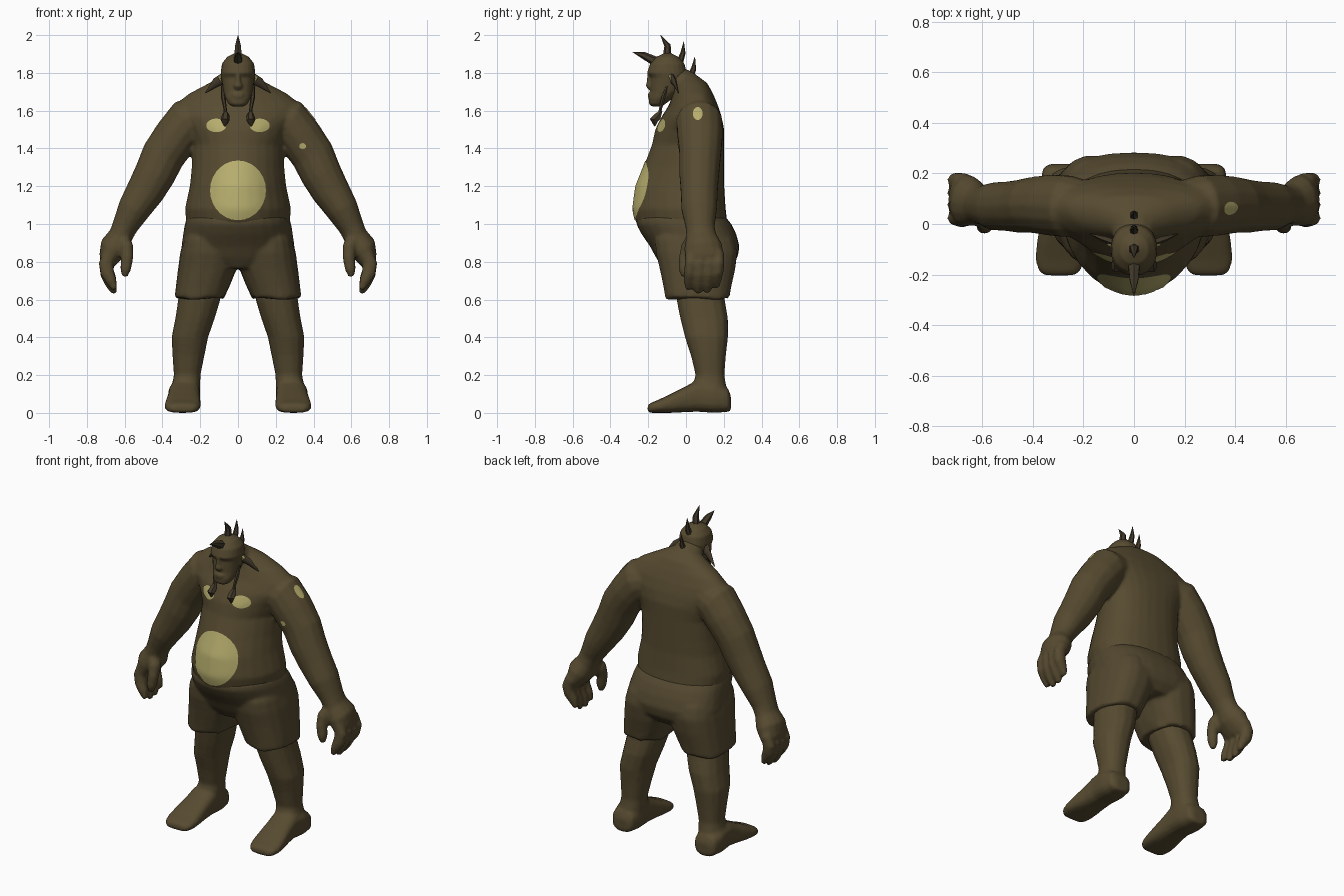
import bpy, bmesh, math
from mathutils import Vector
from mathutils.bvhtree import BVHTree

if "Cube" in bpy.data.objects:
    bpy.data.objects.remove(bpy.data.objects["Cube"])


def material(name, rgb):
    m = bpy.data.materials.new(name)
    m.diffuse_color = (*rgb, 1)
    m.use_nodes = True
    m.node_tree.nodes["Principled BSDF"].inputs["Base Color"].default_value = m.diffuse_color
    return m


SKIN = material("olive brown skin", (0.095, 0.07, 0.03))
CLOTH = material("brown cloth", (0.088, 0.065, 0.029))
HORN = material("dark horn", (0.055, 0.041, 0.023))
PALE = material("pale yellow", (0.47, 0.42, 0.155))


def make(name, verts, faces, mat, mirror=False, angle=50):
    me = bpy.data.meshes.new(name)
    me.from_pydata([tuple(v) for v in verts], [], faces)
    me.materials.append(mat)
    me.shade_smooth()
    me.set_sharp_from_angle(angle=math.radians(angle))
    ob = bpy.data.objects.new(name, me)
    bpy.context.collection.objects.link(ob)
    if mirror:
        ob.modifiers.new("mirror", 'MIRROR').use_mirror_merge = False
    return ob


def fuse(name, parts, mat, voxel, smooth):
    """Join closed parts into one continuous skin."""
    dg = bpy.context.evaluated_depsgraph_get()
    bm = bmesh.new()
    for p in parts:
        bm.from_mesh(p.evaluated_get(dg).to_mesh())
    me = bpy.data.meshes.new(name)
    bm.to_mesh(me)
    bm.free()
    me.materials.append(mat)
    ob = bpy.data.objects.new(name, me)
    bpy.context.collection.objects.link(ob)
    for p in parts:
        bpy.data.objects.remove(p)
    rm = ob.modifiers.new("remesh", 'REMESH')
    rm.mode, rm.voxel_size, rm.use_smooth_shade = 'VOXEL', voxel, True
    sm = ob.modifiers.new("smooth", 'SMOOTH')
    sm.factor, sm.iterations = 0.5, smooth
    return ob


def bridge(n, k):
    return [(i * n + j, i * n + (j + 1) % n, (i + 1) * n + (j + 1) % n, (i + 1) * n + j)
            for i in range(k) for j in range(n)]


def skin_rings(name, rings, mat, mirror=False):
    n, k = len(rings[0]), len(rings) - 1
    faces = bridge(n, k) + [tuple(range(n))[::-1], tuple(range(k * n, (k + 1) * n))]
    c = sum(rings[0], Vector()) / n
    nrm = (rings[0][1] - rings[0][0]).cross(rings[1][0] - rings[0][0])
    if nrm.dot(rings[0][0] - c) < 0:        # keep normals outward
        faces = [f[::-1] for f in faces]
    return make(name, [v for r in rings for v in r], faces, mat, mirror)


def loft(name, rows, mat, axis='z', n=16, power=2.3, low_power=None, mid=0.5, mirror=False):
    """Rows of (station, x min, x max, other min, other max)."""
    rings = []
    for t, x0, x1, b0, b1 in rows:
        cx, rx, cb = (x0 + x1) / 2, (x1 - x0) / 2, b0 + (b1 - b0) * mid
        ring = []
        for j in range(n):
            a = 2 * math.pi * j / n
            c, s = math.cos(a), math.sin(a)
            e = 2 / (low_power if low_power and s < 0 else power)
            x = cx + rx * math.copysign(abs(c) ** e, c)
            b = cb + ((b1 - cb) if s > 0 else (cb - b0)) * math.copysign(abs(s) ** e, s)
            ring.append(Vector((x, b, t) if axis == 'z' else (x, t, b)))
        rings.append(ring)
    return skin_rings(name, rings, mat, mirror)


def tube(name, rows, mat, n=10, ref=(0, 1, 0), mirror=False):
    """Rows of (x, y, z, radius, radius along ref), swept along the path."""
    pts = [Vector(r[:3]) for r in rows]
    rings = []
    for i, r in enumerate(rows):
        t = (pts[min(i + 1, len(pts) - 1)] - pts[max(i - 1, 0)]).normalized()
        v = Vector(ref)
        v = (v - t * t.dot(v)).normalized()
        u = v.cross(t)
        rings.append([pts[i] + u * r[3] * math.cos(2 * math.pi * j / n)
                      + v * r[-1] * math.sin(2 * math.pi * j / n) for j in range(n)])
    return skin_rings(name, rings, mat, mirror)


def horn(name, base, bend, tip, r):
    tube(name, [(*base, r), (*bend, r * 0.72), (*tip, 0.001)], HORN, 6, (1, 0, 0))


def patch(name, tree, centre, rx, rz, ray, mirror=False):
    """Thin painted plate projected onto a surface along a ray."""
    ray = Vector(ray)
    u = Vector((0, 0, 1)).cross(ray).normalized()
    n, k, verts = 28, 10, []
    for i in range(k + 1):
        for j in range(n):
            a = 2 * math.pi * j / n
            p = Vector(centre) + (u * rx * math.cos(a) + Vector((0, 0, rz * math.sin(a)))) * max(i, .02) / k
            hit = tree.ray_cast(p - ray, ray)[0]
            verts.append((hit if hit else p) - ray * 0.004)
    faces = bridge(n, k) + [tuple(range(n))]
    if (verts[n + 1] - verts[n]).cross(verts[2 * n] - verts[n]).dot(ray) > 0:
        faces = [f[::-1] for f in faces]
    make(name, verts, faces, PALE, mirror)


# Torso with round belly and sloping shoulders
body = [loft("torso", [(z, -w, w, f, b) for z, w, f, b in (
    (.84, .24, -.15, .22), (.95, .265, -.225, .22), (1.02, .275, -.27, .217),
    (1.08, .281, -.282, .21), (1.2, .255, -.266, .202), (1.3, .245, -.226, .202),
    (1.42, .243, -.18, .202), (1.5, .28, -.163, .202), (1.57, .335, -.128, .188),
    (1.63, .335, -.09, .168), (1.69, .26, -.07, .143), (1.745, .155, -.06, .113),
    (1.785, .07, -.05, .06))], SKIN, n=28, mid=.62, power=2.3, low_power=1.85)]

# Legs and feet
body.append(loft("legs", [
    (.72, .08, .31, -.06, .2), (.6, .093, .317, -.052, .207), (.5, .123, .332, -.032, .224),
    (.4, .158, .352, -.007, .224), (.3, .178, .347, .026, .212), (.2, .198, .34, .05, .204),
    (.13, .2, .354, .03, .216), (.06, .2, .365, .02, .235)], SKIN, n=14, mirror=True))
body.append(loft("feet", [
    (.238, .24, .33, .012, .09), (.222, .215, .36, .005, .13), (.15, .2, .372, 0, .165),
    (.06, .2, .367, .006, .174), (0, .2, .372, .004, .142), (-.08, .197, .385, 0, .102),
    (-.14, .197, .39, 0, .072), (-.185, .21, .378, 0, .054), (-.203, .235, .355, .004, .04)],
    SKIN, axis='y', n=16, power=2.8, mirror=True))

# Arms
body.append(tube("arms", [
    (.15, .06, 1.575, .09, .10), (.265, .07, 1.54, .128, .124), (.325, .075, 1.465, .12, .122),
    (.395, .075, 1.365, .116, .112), (.44, .07, 1.265, .11, .107), (.49, .07, 1.175, .102, .10),
    (.55, .07, 1.08, .088, .096), (.60, .075, .985, .068, .078), (.62, .08, .94, .064, .08),
    (.655, .09, .88, .077, .102), (.68, .10, .82, .057, .104), (.685, .10, .785, .037, .09)],
    SKIN, 14, mirror=True))

# Hands: four curled fingers and a thumb
for i, (y, drop) in enumerate(((.025, .02), (.075, 0), (.125, .005), (.172, .03))):
    body.append(tube(f"finger_{i + 1}", [
        (.68, y, .85, .034, .031), (.70, y, .79, .04, .033), (.692, y - .005, .73 + drop / 2, .038, .032),
        (.672, y - .01, .68 + drop, .031, .029), (.652, y - .012, .632 + drop, .015, .017)],
        SKIN, 8, mirror=True))
body.append(tube("thumbs", [
    (.62, .05, .93, .042, .046), (.588, .01, .875, .038, .04), (.587, -.005, .82, .034, .034),
    (.595, -.01, .76, .03, .03), (.6, -.01, .72, .015, .017)], SKIN, 8, mirror=True))

# Neck
body.append(tube("neck", [(0, .04, 1.69, .07, .09), (0, 0, 1.74, .075, .09), (0, -.07, 1.775, .07, .08)],
                 SKIN, 14, (1, 0, 0)))
body = fuse("body", body, SKIN, 0.011, 3)

# Shorts: hips and two flared legs
hips = loft("shorts_hips", [(z, -w, w, f, b) for z, w, f, b in (
    (1.04, .268, -.26, .208), (1.0, .282, -.264, .24), (.95, .29, -.238, .265),
    (.88, .3, -.19, .284), (.82, .285, -.158, .272), (.765, .15, -.12, .23))],
    CLOTH, n=28, mid=.62, power=2.4, low_power=2.1)
short_legs = loft("shorts_legs", [
    (.98, .06, .25, -.12, .2), (.92, .02, .288, -.165, .255), (.85, -.005, .306, -.162, .274),
    (.76, .008, .318, -.14, .262), (.68, .04, .328, -.123, .244), (.608, .072, .336, -.11, .23)],
    CLOTH, n=18, power=2.5, mirror=True)
for v in short_legs.data.vertices:          # uneven hem
    if v.co.z < .62:
        v.co.z += .01 * math.sin(v.index * 2.1)
fuse("shorts", [hips, short_legs], CLOTH, 0.011, 6)

# Head with nose and lips
head = [loft("skull", [(z, -w, w, f, b) for z, w, f, b in (
    (1.622, .03, -.18, -.13), (1.635, .05, -.196, -.11), (1.665, .067, -.198, -.07),
    (1.70, .077, -.19, -.03), (1.745, .084, -.19, -.005), (1.775, .089, -.188, .002),
    (1.8, .092, -.206, .004), (1.85, .085, -.19, -.008), (1.885, .057, -.157, -.04),
    (1.907, .014, -.11, -.085))], SKIN, n=20, power=2.2)]
head.append(loft("nose", [(1.80, -.012, .012, -.206, -.15), (1.755, -.018, .018, -.208, -.15),
                          (1.73, -.027, .027, -.214, -.15), (1.712, -.02, .02, -.2, -.15)], SKIN, n=10))
head.append(loft("lips", [(1.70, -.028, .028, -.192, -.15), (1.688, -.038, .038, -.203, -.15),
                          (1.67, -.036, .036, -.202, -.15), (1.655, -.02, .02, -.194, -.15)], SKIN, n=12))
fuse("head", head, SKIN, 0.006, 5)

# Pointed ears
tube("ears", [(.075, -.075, 1.77, .03, .014), (.115, -.06, 1.75, .024, .012),
              (.172, -.04, 1.695, .002, .002)], HORN, 8, (0, 1, 0), True)
tube("ear_marks", [(.087, -.085, 1.785, .007), (.097, -.08, 1.775, .01), (.092, -.08, 1.76, .005)],
     PALE, 6, (0, 1, 0), True)

# Row of horns over the crown and nape
horn("forehead_horn", (0, -.16, 1.86), (0, -.225, 1.893), (0, -.282, 1.91), .026)
horn("crown_horn", (0, -.1, 1.88), (0, -.098, 1.945), (0, -.135, 2.0), .024)
horn("rear_horn", (0, -.035, 1.85), (0, -.016, 1.905), (0, -.012, 1.965), .019)
horn("nape_horn", (0, .015, 1.765), (0, .04, 1.82), (0, .047, 1.885), .02)

# Beard braids with pointed weights
tube("braids", [(.082, -.10, 1.73, .008), (.078, -.12, 1.67, .012), (.068, -.135, 1.61, .009),
                (.066, -.14, 1.58, .01)], HORN, 6, mirror=True)
tube("braid_weights", [(.066, -.13, 1.60, .006), (.066, -.15, 1.57, .022),
                       (.068, -.17, 1.55, .024), (.07, -.165, 1.518, .004)], HORN, 6, mirror=True)

# Painted pale patches
tree = BVHTree.FromObject(body, bpy.context.evaluated_depsgraph_get())
patch("belly_patch", tree, (0, 0, 1.178), .148, .158, (0, 1, 0))
patch("chest_patches", tree, (.115, 0, 1.522), .053, .036, (0, 1, 0), True)
patch("shoulder_patch", tree, (.3, .062, 1.585), .026, .034, (-1, 0, 0))
patch("arm_patch", tree, (.342, 0, 1.412), .018, .016, (0, 1, 0))
